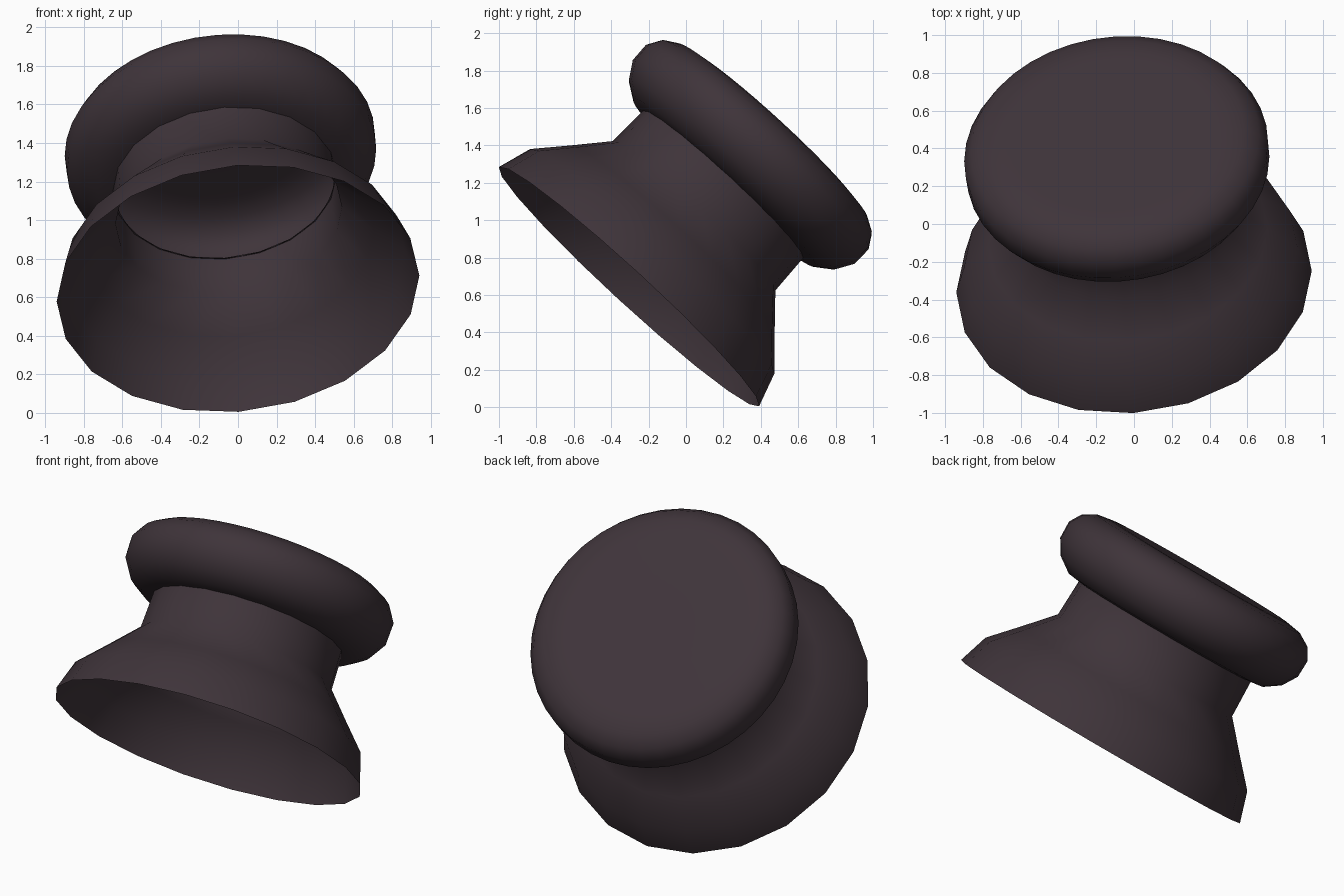
import bpy, bmesh, math
from mathutils import Vector

if "Cube" in bpy.data.objects:
    bpy.data.objects.remove(bpy.data.objects["Cube"])

# Tilted axis of the whole piece
base = Vector((0.0, -0.305, 0.645))
axis = Vector((-0.093, 0.674, 0.733)).normalized()
low = (axis * axis.z - Vector((0, 0, 1))).normalized()
side = axis.cross(low)
if side.x < 0:
    side = -side

mat = bpy.data.materials.new("dark_plum_rubber")
mat.diffuse_color = (0.049, 0.034, 0.042, 1)
mat.use_nodes = True
mat.node_tree.nodes["Principled BSDF"].inputs["Base Color"].default_value = mat.diffuse_color


def lathe(name, profile, segments, phase, close_end=False):
    """Revolve (distance along axis, radius) points around the tilted axis."""
    bm = bmesh.new()
    rings = []
    for t, r in profile:
        ring = []
        for i in range(segments):
            a = math.radians(phase) + 2 * math.pi * i / segments
            ring.append(bm.verts.new(base + axis * t + (low * math.cos(a) + side * math.sin(a)) * r))
        rings.append(ring)
    for r0, r1 in zip(rings, rings[1:]):
        for i in range(segments):
            j = (i + 1) % segments
            bm.faces.new((r0[i], r0[j], r1[j], r1[i]))
    if close_end:
        bm.faces.new(rings[-1])
    bmesh.ops.recalc_face_normals(bm, faces=bm.faces)
    # make sure normals point outwards
    f = min(bm.faces, key=lambda q: (q.calc_center_median() - base).dot(axis))
    c = f.calc_center_median() - base
    if f.normal.dot(c - axis * c.dot(axis)) < 0 and not close_end:
        bmesh.ops.reverse_faces(bm, faces=bm.faces)
    for f in bm.faces:
        f.smooth = True
    me = bpy.data.meshes.new(name)
    bm.to_mesh(me)
    bm.free()
    me.materials.append(mat)
    ob = bpy.data.objects.new(name, me)
    bpy.context.collection.objects.link(ob)
    return ob


# Open hollow bell with its neck
lathe("bell_and_neck",
      [(0, 0.945), (0.185, 0.887), (0.345, 0.742), (0.517, 0.59), (0.755, 0.582)],
      20, 6)

# Rounded hollow cap with a flat closed top
lathe("cap",
      [(0.745, 0.572), (0.757, 0.66), (0.82, 0.75), (0.91, 0.805), (1.018, 0.808),
       (1.09, 0.765), (1.135, 0.69), (1.15, 0.60), (1.152, 0.55), (1.152, 0.2)],
      40, 6, close_end=True)
